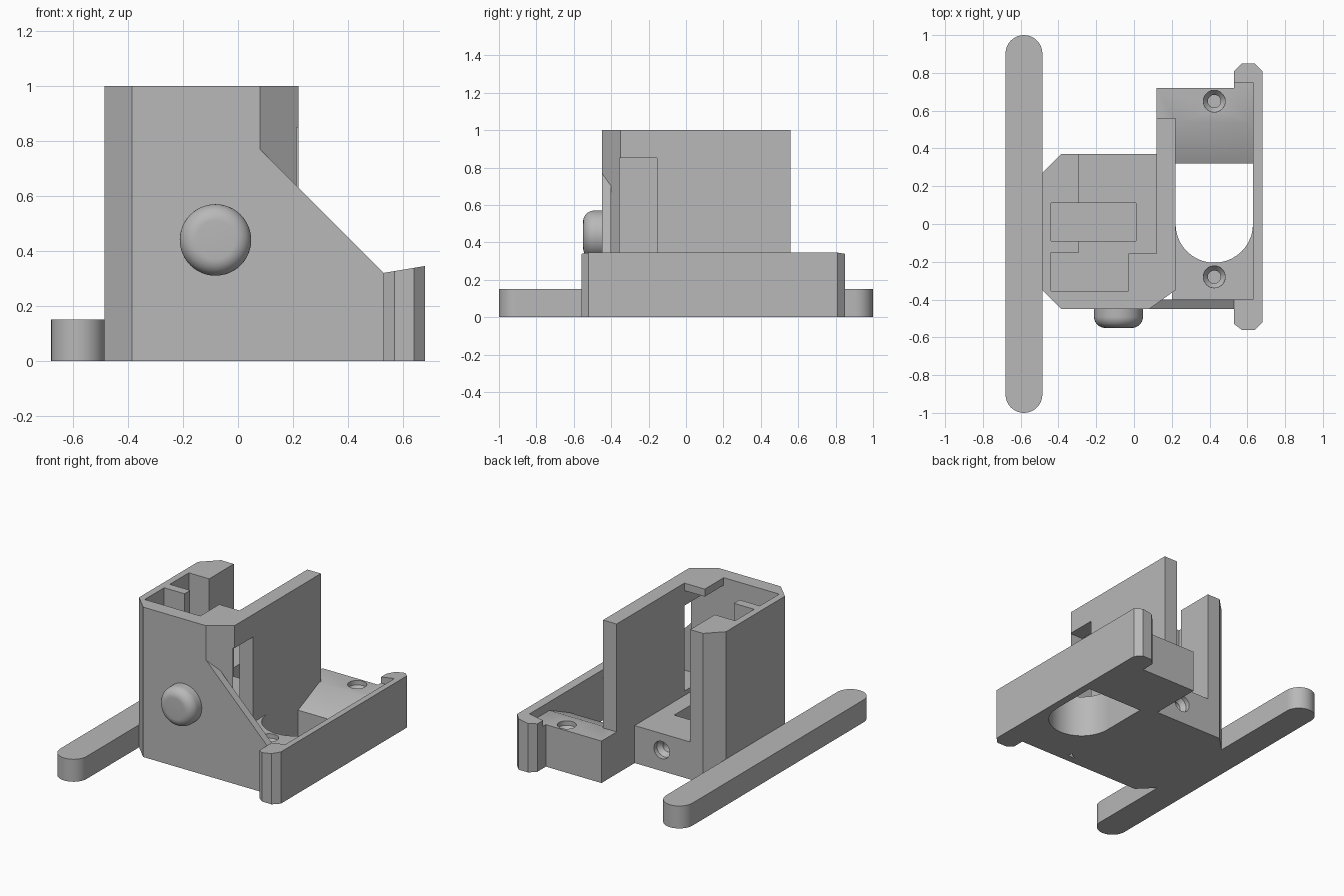
import bpy, bmesh, math
from mathutils import Matrix, Vector

cube = bpy.data.objects.get("Cube")
if cube:
    bpy.data.objects.remove(cube, do_unlink=True)

GREY = bpy.data.materials.new("plain grey")
GREY.use_nodes = True
COLOUR = (0.48, 0.48, 0.48, 1)
GREY.diffuse_color = COLOUR
GREY.node_tree.nodes["Principled BSDF"].inputs["Base Color"].default_value = COLOUR


def finish(name, bm):
    bmesh.ops.recalc_face_normals(bm, faces=bm.faces)
    mesh = bpy.data.meshes.new(name)
    bm.to_mesh(mesh)
    bm.free()
    mesh.materials.append(GREY)
    ob = bpy.data.objects.new(name, mesh)
    bpy.context.collection.objects.link(ob)
    return ob


def prism(name, outline, lo, hi, axis="z"):
    """Extrude a flat outline along one axis."""
    place = {"x": lambda a, b, h: (h, a, b),
             "y": lambda a, b, h: (a, h, b),
             "z": lambda a, b, h: (a, b, h)}[axis]
    bm = bmesh.new()
    face = bm.faces.new([bm.verts.new(place(a, b, lo)) for a, b in outline])
    ext = bmesh.ops.extrude_face_region(bm, geom=[face])
    moved = [v for v in ext["geom"] if isinstance(v, bmesh.types.BMVert)]
    bmesh.ops.translate(bm, verts=moved, vec=place(0, 0, hi - lo))
    return finish(name, bm)


def box(name, x0, x1, y0, y1, z0, z1):
    return prism(name, [(x0, y0), (x1, y0), (x1, y1), (x0, y1)], z0, z1)


def lathe(name, profile, centre, tilt=0, steps=32):
    """Spin a (radius, height) profile, then tilt it about x and move it."""
    bm = bmesh.new()
    verts = [bm.verts.new((r, 0, h)) for r, h in profile]
    edges = [bm.edges.new(pair) for pair in zip(verts, verts[1:])]
    bmesh.ops.spin(bm, geom=verts + edges, cent=(0, 0, 0), axis=(0, 0, 1),
                   angle=math.tau, steps=steps)
    bmesh.ops.remove_doubles(bm, verts=bm.verts, dist=1e-5)
    bm.transform(Matrix.Translation(centre) @ Matrix.Rotation(math.radians(tilt), 4, "X"))
    return finish(name, bm)


def cut(target, cutters):
    for cutter in cutters:
        mod = target.modifiers.new("cut", "BOOLEAN")
        mod.operation, mod.solver, mod.object = "DIFFERENCE", "EXACT", cutter
        bpy.context.view_layer.objects.active = target
        bpy.ops.object.modifier_apply(modifier=mod.name)
        bpy.data.objects.remove(cutter, do_unlink=True)


def smooth(ob):
    bpy.ops.object.select_all(action="DESELECT")
    ob.select_set(True)
    bpy.context.view_layer.objects.active = ob
    bpy.ops.object.shade_smooth_by_angle(angle=math.radians(30))


def arc(cx, cy, r, start, end, n=20):
    return [(cx + r * math.cos(math.radians(start + (end - start) * i / n)),
             cy + r * math.sin(math.radians(start + (end - start) * i / n)))
            for i in range(n + 1)]


def screw_hole(centre, depth, tilt=0):
    return lathe("screw_cutter", [(0, -depth), (.034, -depth), (.034, -.06),
                                  (.058, -.03), (.058, .02), (0, .02)], centre, tilt)


FLOOR, DECK, RAIL_X = .25, .28, .63

# Side bar with round ends
HALF = .0975
BAR_X = -.68 + HALF
smooth(prism("side_bar", arc(BAR_X, 1 - HALF, HALF, 0, 180)
             + arc(BAR_X, HALF - 1, HALF, 180, 360), 0, .15))

# Tower with its long inner wall, hollowed from the top
tower = prism("tower", [(-.485, -.35), (-.385, -.45), (.08, -.45), (.22, -.35),
                        (.22, .56), (.12, .56), (.12, .37), (-.385, .37),
                        (-.485, .27)], 0, 1)
cut(tower, [
    box("cavity", -.29, .12, -.155, .45, FLOOR, 1.1),
    box("front_slot", -.44, -.03, -.355, -.15, FLOOR, 1.1),
    box("deep_slot", -.44, .01, -.09, .11, .08, 1.1),
    box("hollow_under_cap", -.1, .12, -.355, -.15, FLOOR, .95),
    box("window", .1, .3, -.355, -.155, DECK, .85),
    screw_hole((-.08, .37, .14), .3, -90),
])
smooth(tower)

# Sloping front web
prism("front_web", [(0, 0), (.53, 0), (.53, .32), (.08, .77), (0, .77)],
      -.45, -.40, "y")

# Deck with round-ended opening, ramp and screw holes
deck = prism("deck", [(.2, -.42), (.64, -.42), (.64, .76), (.53, .76), (.53, .72),
                      (.12, .72), (.12, .37), (.2, .37)], 0, DECK)
cut(deck, [
    prism("opening", arc(.425, 0, .205, 180, 360) + [(RAIL_X, .32), (.22, .32)], -.1, .5),
    prism("ramp", [(.54, DECK), (.32, .18), (.32, .4), (.54, .4)], .22, RAIL_X, "x"),
    screw_hole((.425, .65, DECK), .2),
    screw_hole((.425, -.28, DECK), .2),
])
smooth(deck)

# Outer rail with hooked ends, its top tilted outward
rail = prism("outer_rail", [(.53, -.40), (.53, -.53), (.57, -.56), (.64, -.56),
                            (.68, -.52), (.68, .81), (.64, .85), (.57, .85),
                            (.53, .81), (.53, .75), (RAIL_X, .75), (RAIL_X, -.40)], 0, .32)
for v in rail.data.vertices:
    if v.co.z > .1:
        v.co.z += (v.co.x - .53) / 6

# Rounded front knob
knob = [(0, -.02), (.13, -.02)] + arc(.07, .04, .06, 0, 90, 10) + [(0, .10)]
smooth(lathe("front_knob", knob, (-.082, -.45, .44), 90, 48))
